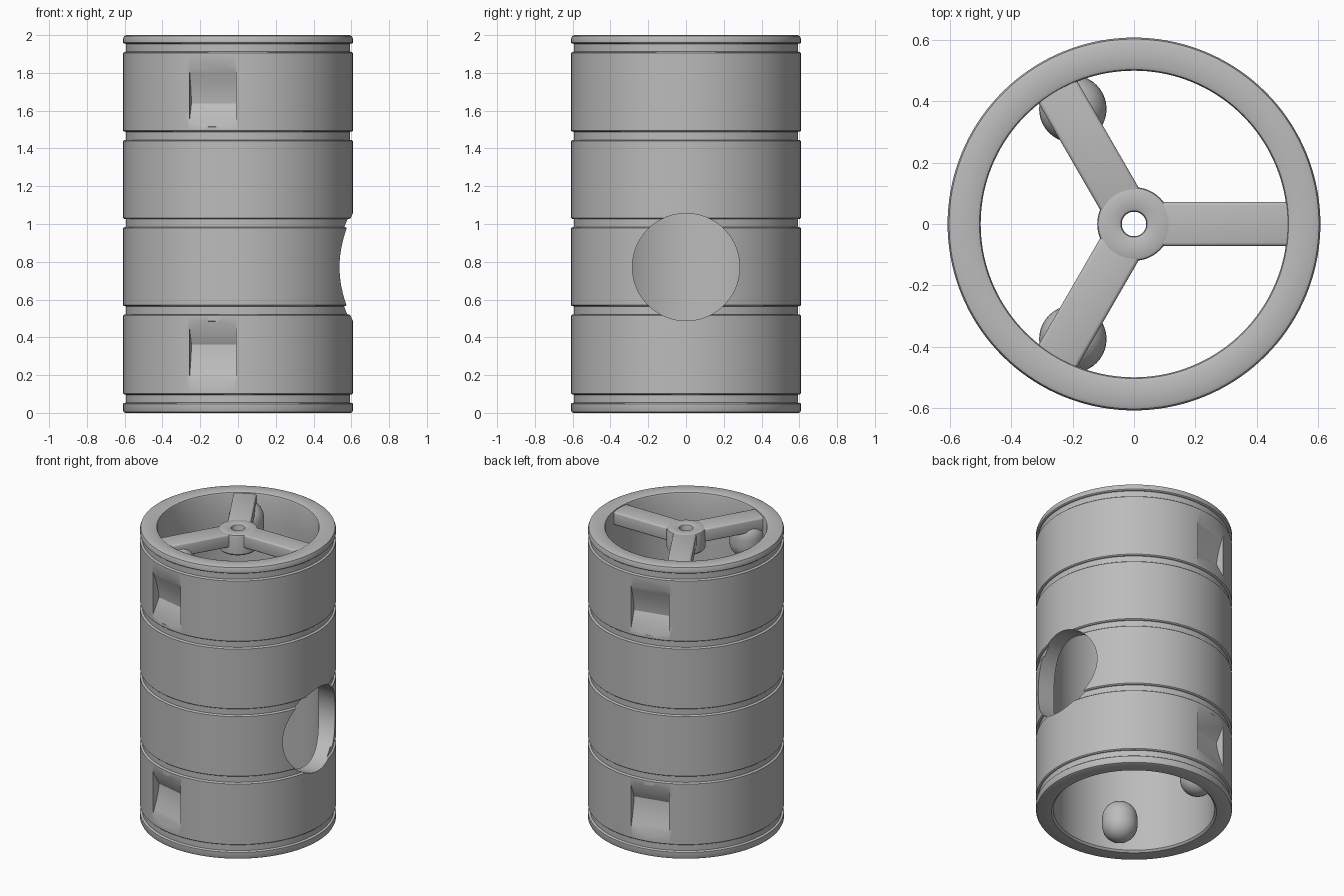
import bpy, bmesh, math
from mathutils import Matrix, Vector

if "Cube" in bpy.data.objects:
    bpy.data.objects.remove(bpy.data.objects["Cube"])

grey = bpy.data.materials.new("plain_grey")
grey.diffuse_color = (0.5, 0.5, 0.5, 1)
grey.use_nodes = True
grey.node_tree.nodes["Principled BSDF"].inputs["Base Color"].default_value = grey.diffuse_color


def make(name, bm, angle=35):
    bmesh.ops.recalc_face_normals(bm, faces=bm.faces)
    me = bpy.data.meshes.new(name)
    bm.to_mesh(me)
    bm.free()
    ob = bpy.data.objects.new(name, me)
    bpy.context.collection.objects.link(ob)
    me.materials.append(grey)
    return ob


def smooth(ob, angle=35):
    bpy.ops.object.select_all(action='DESELECT')
    ob.select_set(True)
    bpy.context.view_layer.objects.active = ob
    bpy.ops.object.shade_smooth_by_angle(angle=math.radians(angle))


def lathe(name, profile, n, closed=True):
    """Turn an (r, z) profile round the z axis."""
    bm = bmesh.new()
    rings = []
    for r, z in profile:
        if r < 1e-6:
            rings.append([bm.verts.new((0, 0, z))] * n)
        else:
            rings.append([bm.verts.new((r * math.cos(2 * math.pi * i / n),
                                        r * math.sin(2 * math.pi * i / n), z)) for i in range(n)])
    pairs = list(zip(rings, rings[1:]))
    if closed:
        pairs.append((rings[-1], rings[0]))
    for a, b in pairs:
        for i in range(n):
            j = (i + 1) % n
            vs = list(dict.fromkeys((a[i], a[j], b[j], b[i])))
            if len(vs) > 2:
                bm.faces.new(vs)
    return make(name, bm)


# Tube wall: outer bands split by shallow grooves, rounded rims
R, RI = 0.608, 0.50
profile = [(RI, 0.012), (RI + 0.012, 0), (R - 0.012, 0), (R - 0.004, 0.004), (R, 0.012)]
for zc in (0.075, 0.543, 1.005, 1.467, 1.933):
    z0 = profile[-1][1]
    if zc - z0 > 0.2:
        profile += [(R, z0 + (zc - 0.03 - z0) * k / 4) for k in (1, 2, 3)]
    profile += [(R, zc - 0.027), (R - 0.004, zc - 0.023), (R - 0.014, zc - 0.021),
                (R - 0.014, zc + 0.021), (R - 0.004, zc + 0.023), (R, zc + 0.027)]
profile += [(R, 1.982), (R - 0.005, 1.995), (R - 0.016, 2.0),
            (RI + 0.016, 2.0), (RI + 0.004, 1.995), (RI, 1.984)]
profile += [(RI, 2 - 0.2 * k) for k in range(1, 10)]
tube = lathe("tube_wall", profile, 144)

cutters = []

# Round side opening
bm = bmesh.new()
bmesh.ops.create_cone(bm, cap_ends=True, segments=96, radius1=0.284, radius2=0.284, depth=0.6,
                      matrix=Matrix.Translation((0.6, 0, 0.772)) @ Matrix.Rotation(math.pi / 2, 4, 'Y'))
cutters.append(make("opening_cutter", bm))

# Wedge recesses: straight ledge on one side, curved ramp on the other
wedge = [(0.70, 1.49), (0.607, 1.515), (0.545, 1.638), (0.550, 1.68), (0.565, 1.74),
         (0.585, 1.80), (0.612, 1.87), (0.70, 1.95)]
for az in (103, 257):
    a = math.radians(az)
    out, side = Vector((math.cos(a), math.sin(a), 0)), Vector((-math.sin(a), math.cos(a), 0))
    for flip in (False, True):
        bm = bmesh.new()
        ends = [[bm.verts.new(out * r + side * s + Vector((0, 0, 2 - z if flip else z)))
                 for r, z in wedge] for s in (-0.127, 0.127)]
        for e in ends:
            bm.faces.new(e)
        for i in range(len(wedge)):
            j = (i + 1) % len(wedge)
            bm.faces.new((ends[0][i], ends[0][j], ends[1][j], ends[1][i]))
        cutters.append(make("recess_cutter", bm))

bpy.context.view_layer.objects.active = tube
for c in cutters:
    c.hide_render = True
    m = tube.modifiers.new("cut", 'BOOLEAN')
    m.operation, m.solver, m.object = 'DIFFERENCE', 'EXACT', c
    bpy.ops.object.modifier_apply(modifier=m.name)
for c in cutters:
    bpy.data.objects.remove(c)
smooth(tube, 30)

# Hub with a centre hole
hub = lathe("hub", [(0.04, 1.85), (0.11, 1.85), (0.12, 1.86), (0.12, 1.978), (0.117, 1.988),
                    (0.108, 1.992), (0.05, 1.992), (0.043, 1.988), (0.04, 1.98)], 48)
smooth(hub)

# Three spokes from hub to rim
for k in range(3):
    bm = bmesh.new()
    bmesh.ops.create_cube(bm, size=1, matrix=Matrix.Rotation(k * 2 * math.pi / 3, 4, 'Z')
                          @ Matrix.Translation((0.3125, 0, 1.945))
                          @ Matrix.Diagonal((0.475, 0.145, 0.09, 1)))
    bmesh.ops.bevel(bm, geom=bm.edges[:], offset=0.012, segments=3, profile=0.5, affect='EDGES')
    smooth(make("spoke", bm), 40)

# Domed bosses on the inner wall, near both ends
rb = 0.11
dome = [(rb * math.sin(t * math.pi / 16), rb - rb * math.cos(t * math.pi / 16)) for t in range(9)]
boss_profile = [(r, z + 0.03) for r, z in dome] + [(r, 0.30 - z) for r, z in reversed(dome)]
for az in (118, 242):
    for z, sz in ((0, 1), (2, -1)):
        boss = lathe("inner_boss", boss_profile, 40, closed=False)
        a = math.radians(az)
        boss.data.transform(Matrix.Translation((0.425 * math.cos(a), 0.425 * math.sin(a), z))
                            @ Matrix.Diagonal((1, 1, sz, 1)))
        if sz < 0:
            boss.data.flip_normals()
        smooth(boss, 60)
